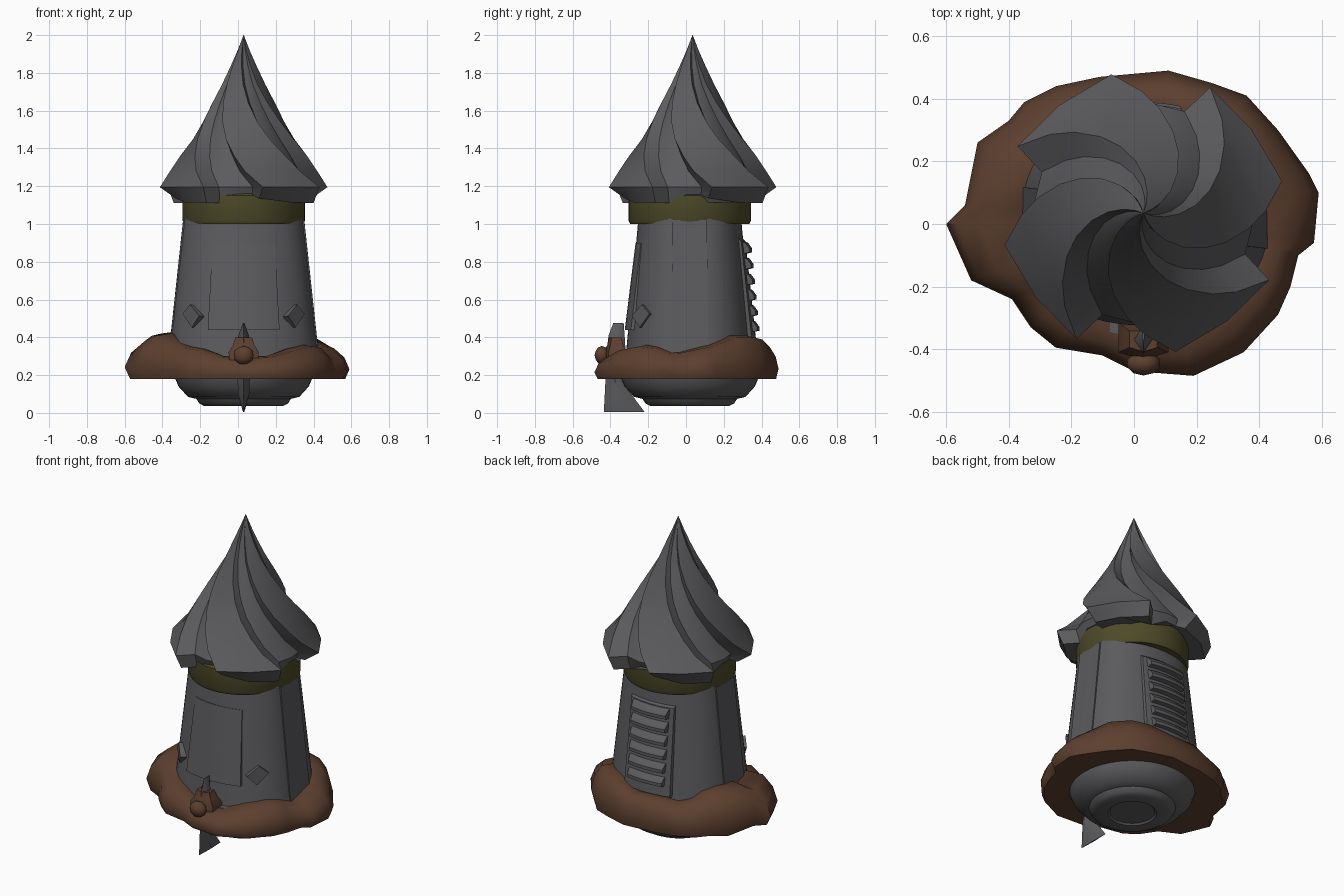
import bpy, bmesh
from math import sin, cos, radians, hypot, copysign
from mathutils import Vector, Matrix

old = bpy.data.objects.get("Cube")
if old:
    bpy.data.objects.remove(old, do_unlink=True)

CX, CY = 0.03, 0.02


def material(name, rgb):
    m = bpy.data.materials.new(name)
    m.use_nodes = True
    col = (*rgb, 1)
    m.diffuse_color = col
    bsdf = m.node_tree.nodes["Principled BSDF"]
    bsdf.inputs["Base Color"].default_value = col
    bsdf.inputs["Roughness"].default_value = 0.8
    return m


GREY = material("slate grey", (0.105, 0.105, 0.112))
BROWN = material("leather brown", (0.108, 0.05, 0.028))
OLIVE = material("olive band", (0.075, 0.069, 0.022))


def finish(name, bm, mat, smooth=None):
    bmesh.ops.recalc_face_normals(bm, faces=bm.faces)
    me = bpy.data.meshes.new(name)
    bm.to_mesh(me)
    bm.free()
    ob = bpy.data.objects.new(name, me)
    bpy.context.collection.objects.link(ob)
    me.materials.append(mat)
    if smooth:
        bpy.ops.object.select_all(action='DESELECT')
        ob.select_set(True)
        bpy.context.view_layer.objects.active = ob
        bpy.ops.object.shade_smooth_by_angle(angle=radians(smooth))
    return ob


def loft(name, rings, mat, smooth=None, closed=False):
    """Skin a stack of equal-length point loops; closed joins last to first."""
    bm = bmesh.new()
    vs = [[bm.verts.new(p) for p in r] for r in rings]
    n = len(vs[0])
    pairs = list(zip(vs, vs[1:])) + ([(vs[-1], vs[0])] if closed else [])
    for a, b in pairs:
        for i in range(n):
            j = (i + 1) % n
            bm.faces.new((a[i], a[j], b[j], b[i]))
    if not closed:
        bm.faces.new(vs[0])
        bm.faces.new(vs[-1])
    return finish(name, bm, mat, smooth)


def circle(r, z, n=48):
    return [(CX + r * cos(radians(360 * i / n)), CY + r * sin(radians(360 * i / n)), z)
            for i in range(n)]


def plate(name, corners, push, mat):
    """Flat outline thickened both ways along push."""
    p = Vector(push)
    return loft(name, [[Vector(c) + s * p for c in corners] for s in (-1, 1)], mat)


# Tapered body: wide at the sides, shallower and boxier front to back
def body_r(z):
    return 0.32 + (1.03 - z) * 0.108


def body_ring(z, n=64):
    r, pts = body_r(z), []
    for i in range(n):
        t = radians(360 * i / n)
        pts.append((CX + r * cos(t), CY + 0.85 * r * copysign(abs(sin(t)) ** 0.75, sin(t)), z))
    return pts


def curved_plate(name, side, section, steps=10):
    """Plate wrapped on the body; section is a loop of (z, offset, half width)."""
    rings = []
    for i in range(steps + 1):
        u = 2 * i / steps - 1
        ring = []
        for z, off, half in section:
            r = body_r(z)
            depth = 0.85 * r * (1 - (u * half / r) ** 2) ** 0.375
            ring.append((CX + u * half, CY + side * (depth + off), z))
        rings.append(ring)
    return loft(name, rings, GREY, 35)


loft("body", [body_ring(z) for z in (0.2, 0.44, 1.03)], GREY, 40)

# Rounded underside with a stepped foot and shallow centre disc
loft("underside", [circle(r, z) for r, z in (
    (0.38, 0.3), (0.37, 0.2), (0.345, 0.14), (0.295, 0.085), (0.25, 0.074),
    (0.235, 0.05), (0.21, 0.037), (0.14, 0.036), (0.13, 0.046))], GREY, 35)

# Collar band
loft("collar", [circle(r, z) for r, z in (
    (0.29, 1.0), (0.315, 1.0), (0.325, 1.02), (0.325, 1.15), (0.3, 1.17))], OLIVE, 40)

# Twisted roof with four blades
PROFILE = ((1.195, 0.455), (1.28, 0.39), (1.36, 0.34), (1.45, 0.28), (1.54, 0.225),
           (1.64, 0.168), (1.74, 0.114), (1.84, 0.068), (1.92, 0.033), (2.0, 0.001))
SHAPE = ((13, 1), (38, 0.96), (62, 1), (68, 0.77), (84, 0.77), (98, 0.75))
# Lip below each blade: radius factor and height for the same points
LIP = ((0.82, 1.135), (0.88, 1.115), (0.93, 1.11), (0.73, 1.11), (0.73, 1.155), (0.72, 1.155))


def roof_ring(z, r):
    drop = 85 * (1 - r / 0.455)
    pts = []
    for k in range(4):
        for a, s in SHAPE:
            t = radians(a + 90 * k - drop)
            pts.append((CX + r * s * cos(t), CY + 0.015 + r * s * sin(t), z))
    return pts


lip_ring = []
for k in range(4):
    for (a, _), (s, z) in zip(SHAPE, LIP):
        t = radians(a + 90 * k)
        lip_ring.append((CX + 0.45 * s * cos(t), CY + 0.015 + 0.45 * s * sin(t), z))
loft("roof", [lip_ring] + [roof_ring(z, r) for z, r in PROFILE], GREY, 28)

# Lumpy ring: outline x, y and crest height
OUTLINE = ((-.6, 0, .39), (-.54, .06, .42), (-.5, .26, .43), (-.4, .33, .41), (-.35, .39, .37),
           (-.25, .44, .35), (-.11, .47, .37), (.11, .49, .36), (.25, .45, .4), (.36, .41, .41),
           (.46, .3, .41), (.56, .16, .36), (.59, .1, .35), (.575, -.06, .32), (.525, -.1, .32),
           (.5, -.2, .35), (.46, -.29, .36), (.35, -.41, .34), (.19, -.485, .3), (0, -.47, .29),
           (-.1, -.42, .3), (-.25, -.395, .34), (-.33, -.33, .35), (-.39, -.24, .37), (-.52, -.18, .42))


def fur_ring(out, height):
    """out: 0 at the body, 1 at the outline; height: 0 at the floor, 1 at the crest."""
    pts = []
    for x, y, h in OUTLINE:
        d = hypot(x - CX, y - CY)
        ix, iy = CX + (x - CX) * 0.345 / d, CY + (y - CY) * 0.345 / d
        pts.append((ix + (x - ix) * out, iy + (y - iy) * out, 0.18 + (h - 0.18) * height))
    return pts


loft("fur_ring", [fur_ring(o, h) for o, h in (
    (0, 0), (0.9, 0), (1, 0.3), (0.88, 0.66), (0.63, 0.95), (0.25, 1), (-0.15, 0.95))],
    BROWN, 55, closed=True)

# Front door panel, fading into the body at the top
curved_plate("front_panel", -1, (
    (0.44, -0.01, 0.19), (0.44, 0.018, 0.19), (0.9, 0.003, 0.165), (0.9, -0.01, 0.165)))

# Near-flush side pillars and corner studs, one pair per side
for s, side in ((1, "left"), (-1, "right")):
    plate(side + "_pillar", [(CX + s * (body_r(z) - 0.013), CY + y, z) for y, z in (
        (-0.1, 0.2), (0.1, 0.2), (0.09, 1.02), (-0.09, 1.02))], (s * 0.012, 0, 0), GREY)
    a = radians(-43)
    out = Vector((s * cos(a), sin(a), 0.1))
    across = Vector((-s * sin(a), cos(a), 0))
    mid = Vector((CX, CY, 0.475)) + out * 0.364
    plate(side + "_stud", [mid + across * u * 0.065 + Vector((0, 0, v * 0.06)) for u, v in (
        (1, 0.2), (0.1, 1), (-1, 0), (-0.1, -1))], out * 0.018, GREY)

# Rear vent: frame and rounded louvres wrapped on the body
curved_plate("vent_frame", 1, (
    (0.36, -0.01, 0.165), (0.37, 0.02, 0.16), (0.91, 0.012, 0.15), (0.93, -0.01, 0.155)))
for i in range(6):
    z = 0.46 + i * 0.083
    curved_plate("louvre_%d" % (i + 1), 1, (
        (z + 0.035, 0.0, 0.125), (z + 0.025, 0.025, 0.125), (z - 0.005, 0.044, 0.12),
        (z - 0.025, 0.042, 0.12), (z - 0.035, 0.0, 0.125)))


# Hanging blade at the front: thick middle, thin front and back edges
def blade(name, levels):
    loft(name, [[(CX, y0, z), (CX + w, (y0 + y1) / 2, z), (CX, y1, z), (CX - w, (y0 + y1) / 2, z)]
                for y0, y1, z, w in levels], GREY, 50)


blade("lower_blade", ((-0.435, -0.22, 0.006, 0.004), (-0.43, -0.29, 0.1, 0.03), (-0.425, -0.34, 0.2, 0.033)))
blade("upper_blade", ((-0.42, -0.32, 0.33, 0.045), (-0.41, -0.325, 0.41, 0.028), (-0.385, -0.33, 0.475, 0.004)))

# Knot tying the blade to the ring
bm = bmesh.new()
bmesh.ops.create_icosphere(bm, subdivisions=2, radius=0.052, matrix=Matrix.Translation(
    (CX, -0.445, 0.305)) @ Matrix.Diagonal((1.05, 0.75, 0.95, 1)))
finish("knot", bm, BROWN, 60)
loft("knot_wrap", [[(CX + x * w, -0.375 + y * w, z) for x, y in (
    (-0.08, -0.035), (0, -0.06), (0.08, -0.035), (0.08, 0.06), (-0.08, 0.06))]
    for z, w in ((0.25, 0.9), (0.32, 1), (0.36, 0.7), (0.4, 0.55))], BROWN, 55)
